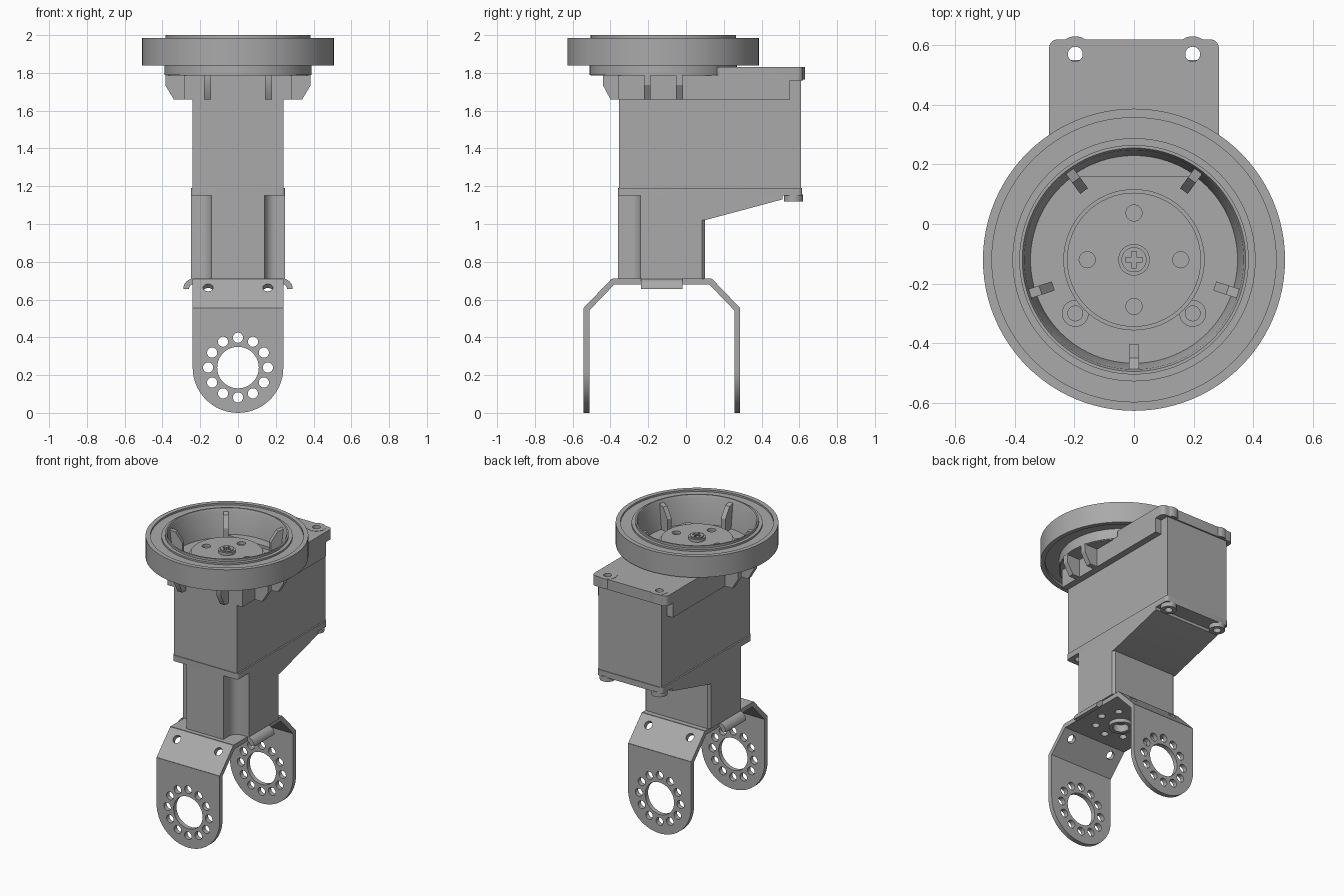
import bpy, bmesh, math
from math import pi, sin, cos, radians
from mathutils import Matrix, Vector

if "Cube" in bpy.data.objects:
    bpy.data.objects.remove(bpy.data.objects["Cube"])

CY = -0.12          # y of the main turning axis
T = Matrix.Translation
grey = bpy.data.materials.new("mid_grey")
grey.diffuse_color = (0.4, 0.4, 0.4, 1)
grey.use_nodes = True
grey.node_tree.nodes["Principled BSDF"].inputs["Base Color"].default_value = grey.diffuse_color


def add(name, mesh, matrix=Matrix()):
    mesh.transform(matrix)
    mesh.materials.clear()
    mesh.materials.append(grey)
    mesh.shade_smooth()
    mesh.set_sharp_from_angle(angle=radians(30))
    ob = bpy.data.objects.new(name, mesh)
    bpy.context.collection.objects.link(ob)
    return ob


def circle(x, y, r, n=32):
    return [(x + r * cos(2 * pi * i / n), y + r * sin(2 * pi * i / n)) for i in range(n)]


def box(x, y0, y1, r=0.0):
    """Rectangle outline, symmetric in x, with optional rounded corners."""
    if r == 0:
        return [(-x, y0), (x, y0), (x, y1), (-x, y1)]
    pts = []
    for cx, cy, a in ((x - r, y0 + r, -90), (x - r, y1 - r, 0), (r - x, y1 - r, 90), (r - x, y0 + r, 180)):
        pts += [(cx + r * cos(radians(a + d)), cy + r * sin(radians(a + d))) for d in range(0, 91, 15)]
    return pts


def plate(name, outline, holes, z0, z1, matrix=Matrix()):
    """Flat outline with holes, extruded from z0 to z1."""
    cu = bpy.data.curves.new(name, 'CURVE')
    cu.dimensions = '2D'
    cu.fill_mode = 'BOTH'
    cu.extrude = (z1 - z0) / 2
    for loop in [outline] + holes:
        sp = cu.splines.new('POLY')
        sp.points.add(len(loop) - 1)
        for p, (x, y) in zip(sp.points, loop):
            p.co = (x, y, 0, 1)
        sp.use_cyclic_u = True
    tmp = bpy.data.objects.new("tmp", cu)
    bpy.context.collection.objects.link(tmp)
    dg = bpy.context.evaluated_depsgraph_get()
    me = bpy.data.meshes.new_from_object(tmp.evaluated_get(dg))
    bpy.data.objects.remove(tmp)
    bm = bmesh.new()
    bm.from_mesh(me)
    bmesh.ops.remove_doubles(bm, verts=bm.verts, dist=1e-5)
    bmesh.ops.recalc_face_normals(bm, faces=bm.faces)
    bm.to_mesh(me)
    bm.free()
    return add(name, me, matrix @ T((0, 0, (z0 + z1) / 2)))


def lathe(name, profile, matrix, n=96):
    """Closed (r, z) profile swept round the z axis."""
    bm = bmesh.new()
    rings = [[bm.verts.new((r * cos(2 * pi * i / n), r * sin(2 * pi * i / n), z)) for r, z in profile]
             for i in range(n)]
    m = len(profile)
    for i in range(n):
        a, b = rings[i], rings[(i + 1) % n]
        for j in range(m):
            k = (j + 1) % m
            bm.faces.new((a[j], b[j], b[k], a[k]))
    bmesh.ops.recalc_face_normals(bm, faces=bm.faces)
    me = bpy.data.meshes.new(name)
    bm.to_mesh(me)
    bm.free()
    return add(name, me, matrix)


RX = Matrix.Rotation(pi / 2, 4, 'X')
AXIS = T((0, CY, 0))
bolts = [(sx * 0.197, y) for sx in (-1, 1) for y in (-0.3, 0.57)]
bolt_holes = [circle(x, y, 0.025) for x, y in bolts]
rear_holes = [circle(x, y, 0.025) for x, y in bolts if y > 0]
front_holes = [circle(x, y, 0.025) for x, y in bolts if y < 0]

# --- Motor housing ---
plate("housing", box(0.24, -0.355, 0.61), bolt_holes, 1.19, 1.79)
plate("housing_base", box(0.25, -0.36, 0.615, 0.02), bolt_holes, 1.15, 1.19)
plate("upper_band", box(0.285, -0.36, 0.55), [circle(x, y, 0.025) for x, y in bolts if y < 0], 1.66, 1.79)
plate("rear_lid", box(0.285, 0.16, 0.62, 0.03), rear_holes, 1.76, 1.83)
for x, y in bolts:
    if y > 0:
        plate("lid_ear", circle(x, y, 0.06), [circle(x, y, 0.025)], 1.765, 1.832)
        plate("base_ear", circle(x, y, 0.05), [circle(x, y, 0.025)], 1.12, 1.155)
    else:
        plate("front_boss", circle(x, y, 0.045), [circle(x, y, 0.025)], 1.79, 1.84)

# lower block with rounded notches at the front corners
half = [(0.14, -0.36)] + [(0.20 + 0.06 * cos(radians(a)), -0.30 + 0.06 * sin(radians(a)))
                          for a in range(180, 89, -15)] + [(0.25, -0.24), (0.25, 0.085), (0.235, 0.1)]
plate("lower_block", half + [(-x, y) for x, y in reversed(half)], [], 0.71, 1.16)

# sloping underside behind the lower block: (y, z) profile pushed along x
YZ = Matrix(((0, 0, 1, 0), (1, 0, 0, 0), (0, 1, 0, 0), (0, 0, 0, 1)))
plate("sloped_underside", [(0.0, 1.02), (0.1, 1.02), (0.51, 1.13), (0.51, 1.16), (0.0, 1.16)], [],
      -0.25, 0.25, YZ)

# --- Horn cup: floor, rim, fins and hub ---
plate("cup_floor", circle(0, CY, 0.385, 96), front_holes, 1.785, 1.81)
lathe("rim", [(0.345, 1.79), (0.39, 1.79), (0.39, 1.86), (0.477, 1.86), (0.477, 1.84), (0.507, 1.84),
              (0.507, 1.985), (0.477, 1.985), (0.477, 1.973), (0.408, 1.973), (0.408, 1.985),
              (0.385, 1.985), (0.385, 2.0), (0.375, 2.0), (0.368, 1.985)], AXIS)
for i in range(5):
    plate("cup_fin", [(0.285, 1.80), (0.36, 1.80), (0.372, 1.98), (0.33, 1.97), (0.285, 1.90)], [],
          -0.016, 0.016, AXIS @ Matrix.Rotation(radians(-90 + 72 * i), 4, 'Z') @ RX)
plate("hub_base", circle(0, CY, 0.237, 64), [], 1.80, 1.85)
plate("hub", circle(0, CY, 0.225, 64),
      [circle(0.157 * cos(a), CY + 0.157 * sin(a), 0.027) for a in (0, pi / 2, pi, 1.5 * pi)], 1.845, 1.87)
w, l = 0.008, 0.028
cross = [(w, w), (w, l), (-w, l), (-w, w), (-l, w), (-l, -w), (-w, -w), (-w, -l), (w, -l), (w, -w), (l, -w), (l, w)]
plate("screw_head", circle(0, 0, 0.053), [cross], 1.87, 1.89, AXIS)
plate("screw_crown", circle(0, 0, 0.042), [cross], 1.89, 1.897, AXIS)

# --- Tapered ribs under the rim, on both sides and the front ---
for ang, base, foot, tip, offs in ((0, 0.27, 0.34, 0.385, 0.085), (180, 0.27, 0.34, 0.385, 0.085),
                                   (-90, 0.22, 0.28, 0.32, 0.162)):
    for s in (-1, 1):
        plate("rim_rib", [(base, 1.66), (foot, 1.66), (tip, 1.735), (tip, 1.79), (base, 1.79)], [],
              s * offs - 0.018, s * offs + 0.018, AXIS @ Matrix.Rotation(radians(ang), 4, 'Z') @ RX)

# --- Forked bracket ---
BY, t = -0.128, 0.0155
ring8 = [circle(0.157 * cos(i * pi / 4), BY + 0.157 * sin(i * pi / 4), 0.024, 20) for i in range(8)]
plate("bracket_top", box(0.24, BY - 0.262, BY + 0.262), [circle(0, BY, 0.075)] + ring8, 0.68, 0.711)
lathe("bearing_ring", [(0.05, 0.655), (0.075, 0.655), (0.075, 0.705), (0.05, 0.705)], T((0, BY, 0)), 40)
leg = [(0.24, 0.555), (-0.24, 0.555)] + [(0.24 * cos(radians(a)), 0.24 + 0.24 * sin(radians(a)))
                                         for a in range(180, 361, 6)]
leg_holes = [circle(0, 0.24, 0.11, 48)] + [
    circle(0.158 * sin(i * pi / 6), 0.24 + 0.158 * cos(i * pi / 6), 0.027, 24) for i in range(12)]
for side, ang in ((-1, 45), (1, 135)):
    plate("bracket_leg", leg, leg_holes, -t, t, T((0, BY + side * 0.399, 0)) @ RX)
    # slanted shoulder between the leg and the top
    a, b = Vector((0, BY + side * 0.399, 0.549)), Vector((0, BY + side * 0.258, 0.6955))
    h = (b - a).length / 2
    tilt = Matrix.Rotation(math.atan2(b.z - a.z, b.y - a.y), 4, 'X')
    plate("bracket_shoulder", box(0.24, -h - 0.005, h + 0.005),
          [circle(s * 0.158, h - 0.06, 0.027, 24) for s in (-1, 1)], -t, t, T((a + b) / 2) @ tilt)
    # curled tab on each side of the top plate
    arc = [(side * (0.235 + r * sin(radians(d))), 0.656 + r * cos(radians(d)))
           for r, ds in ((0.055, range(0, 91, 15)), (0.025, range(90, -1, -15))) for d in ds]
    plate("bracket_tab", arc, [], -0.11, 0.11, T((0, BY, 0)) @ RX)
